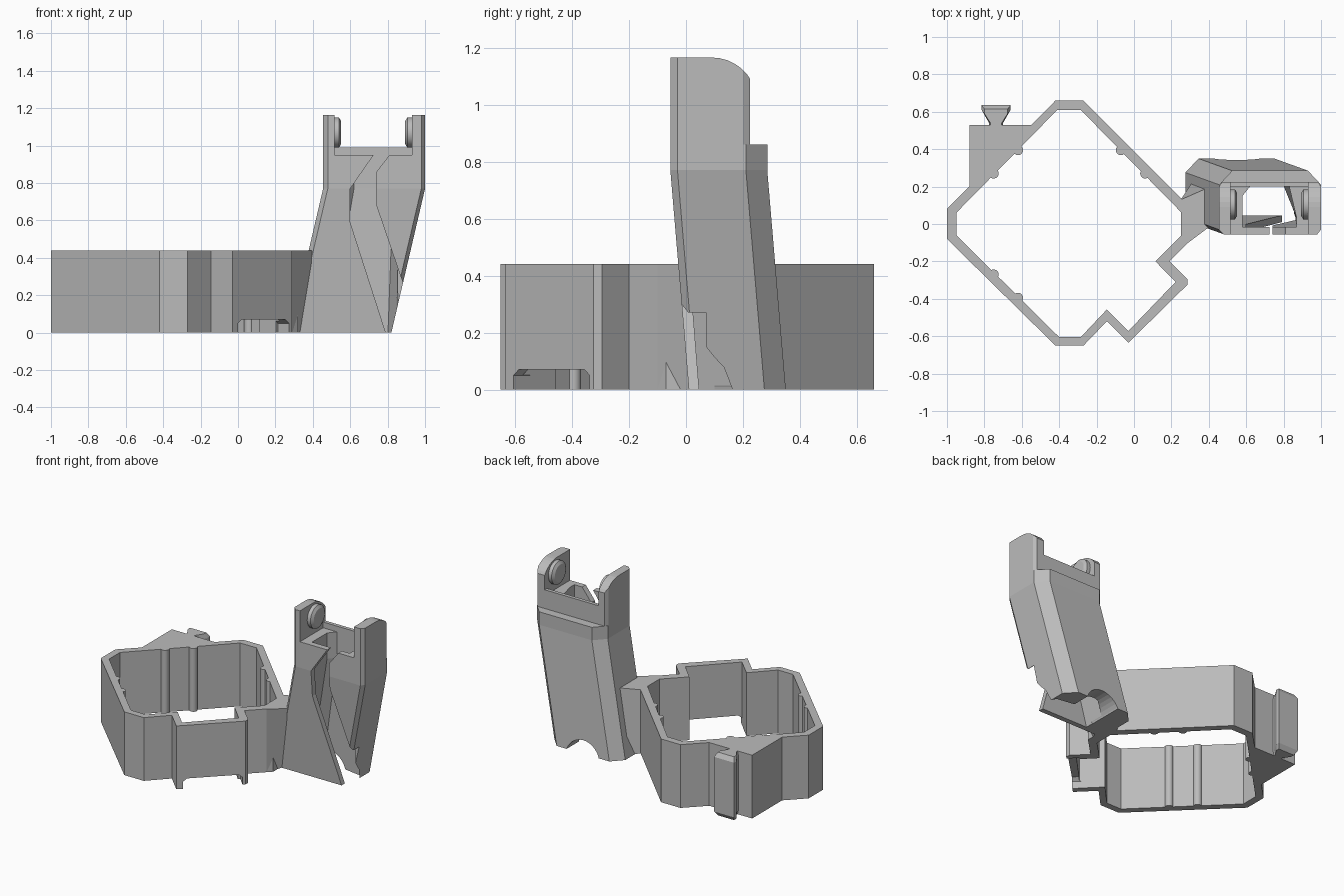
import bpy, bmesh, math
from mathutils import Matrix

if "Cube" in bpy.data.objects:
    bpy.data.objects.remove(bpy.data.objects["Cube"])

grey = bpy.data.materials.new("matte grey")
grey.use_nodes = True
grey.diffuse_color = (0.5, 0.5, 0.5, 1)
grey.node_tree.nodes["Principled BSDF"].inputs["Base Color"].default_value = (0.5, 0.5, 0.5, 1)


def finish(name, bm):
    bmesh.ops.recalc_face_normals(bm, faces=bm.faces[:])
    mesh = bpy.data.meshes.new(name)
    bm.to_mesh(mesh)
    bm.free()
    mesh.materials.append(grey)
    ob = bpy.data.objects.new(name, mesh)
    bpy.context.collection.objects.link(ob)
    return ob


def loft(name, sections):
    """Closed solid through rings of 3D points."""
    bm = bmesh.new()
    rings = [[bm.verts.new(p) for p in s] for s in sections]
    n = len(rings[0])
    for a, b in zip(rings, rings[1:]):
        for i in range(n):
            j = (i + 1) % n
            bm.faces.new((a[i], a[j], b[j], b[i]))
    bm.faces.new(rings[0])
    bm.faces.new(rings[-1])
    return finish(name, bm)


def prism(name, pts, lo, hi, axis="z"):
    place = {"x": lambda p, t: (t, p[0], p[1]),
             "y": lambda p, t: (p[0], t, p[1]),
             "z": lambda p, t: (p[0], p[1], t)}[axis]
    return loft(name, [[place(p, t) for p in pts] for t in (lo, hi)])


def box(x0, x1, y0, y1, z0, z1):
    return prism("cutter", [(x0, y0), (x1, y0), (x1, y1), (x0, y1)], z0, z1)


def level(pts, z, dx=0, dy=0):
    return [(x + dx, y + dy, z) for x, y in pts]


def combine(ob, tool, operation="DIFFERENCE"):
    tool.hide_render = True
    mod = ob.modifiers.new("cut", "BOOLEAN")
    mod.operation = operation
    mod.solver = "EXACT"
    mod.object = tool
    bpy.context.view_layer.objects.active = ob
    bpy.ops.object.modifier_apply(modifier=mod.name)
    bpy.data.objects.remove(tool)


def cylinder(name, r1, r2, depth, matrix, sides=32):
    bm = bmesh.new()
    bmesh.ops.create_cone(bm, cap_ends=True, segments=sides, radius1=r1,
                          radius2=r2, depth=depth, matrix=matrix)
    return finish(name, bm)


# Diamond-shaped ring with a stepped front corner and a mounting block
H = 0.44
outer = [(-1, .08), (-1, -.08), (-.42, -.65), (-.27, -.65), (-.145, -.52),
         (-.03, -.635), (.285, -.325), (.285, -.295), (.19, -.2), (.32, -.07),
         (.32, .07), (-.27, .66), (-.42, .66), (-.55, .53), (-.88, .53), (-.88, .2)]
inner = [(-.95, .06), (-.95, -.06), (-.4, -.605), (-.285, -.605), (-.145, -.457),
         (-.03, -.572), (.222, -.31), (.115, -.2), (.255, -.06), (.255, .06),
         (-.285, .61), (-.41, .61)]
ring = prism("ring", outer, 0, H)
combine(ring, prism("cutter", inner, -.1, H + .1))
slot = prism("cutter", [(-.19, -.1), (.19, -.1), (.19, .05), (.165, .07),
                        (-.165, .07), (-.19, .05)], -.08, .08, "y")
slot.data.transform(Matrix.Translation((.135, -.47, 0)) @ Matrix.Rotation(math.pi / 4, 4, "Z"))
combine(ring, slot)

# Small vertical ribs inside the plain walls
for sx, sy in ((-1, -1), (-1, 1), (1, 1)):
    for dx, dy in ((.405, .27), (.275, .395)):
        cylinder("inner_rib", .027, .027, H,
                 Matrix.Translation((-.345 + sx * dx, sy * dy, H / 2)), 16)

# Dovetail rail behind the mounting block
tail = [(-.775, .51), (-.775, .54), (-.815, .61), (-.815, .635),
        (-.66, .635), (-.66, .61), (-.7, .54), (-.7, .51)]
tip = [(-.7375 + (x + .7375) * .8, y - (.02 if y > .6 else 0)) for x, y in tail]
loft("dovetail", [level(tip, 0), level(tail, .03), level(tail, H - .03), level(tip, H)])

# Neck that joins the ring to the leaning tower
loft("neck", [[(.25, .13, 0), (.25, -.11, 0), (.29, -.1, 0), (.34, .035, 0), (.33, .25, 0)],
              [(.25, .13, H), (.25, -.11, H), (.29, -.1, H), (.41, -.01, H), (.41, .2, H)]])

# Leaning tower, straight above the bend
BEND, LEDGE, TOP = .77, .86, 1.165
hull = [(.455, -.03), (.48, -.055), (.98, -.055), (1, -.03), (1, .21),
        (.93, .285), (.525, .285), (.455, .21)]
head = [(.455, -.03), (.48, -.055), (.98, -.055), (1, -.03), (1, .2),
        (.985, .225), (.47, .225), (.455, .2)]
tower = loft("tower", [level(hull, 0, -.18, .065), level(hull, BEND), level(hull, LEDGE)])
combine(tower, loft("cutter", [level(head, LEDGE - .02), level(head, TOP)]), "UNION")

# Gap between the ears, with a raised back bar, and rounded ear tops
combine(tower, box(.515, .93, -.2, .2, .95, 1.4))
combine(tower, box(.515, .93, .1, .4, .99, 1.4))
arc = [(.09 + .16 * math.sin(a), 1.005 + .16 * math.cos(a))
       for a in (math.radians(d) for d in range(0, 71, 10))]
combine(tower, prism("cutter", arc + [(.4, 1.05), (.4, 1.3), (.09, 1.3)], .3, 1.1, "x"))

# Passage through the tower, breaking out low on the left side
low = [(.42, .05), (.86, .05), (.84, .12), (.8, .2), (.48, .25), (.42, .2)]
high = [(.58, -.015), (.87, -.015), (.87, .03), (.83, .2), (.62, .2), (.58, .15)]
combine(tower, loft("cutter", [level(low, -.05), level(high, BEND), level(high, 1.1)]))

# Slanting slot in the front wall
combine(tower, prism("cutter", [(.725, 1.1), (.725, .95), (.6, .77), (.6, .59), (.79, 0),
                                (.8, -.1), (1.1, -.1), (1.1, .27), (.88, .27), (.74, .68),
                                (.74, .86), (.81, .95), (.81, 1.1)], -.3, .07, "y"))

# Shallow arch under the back wall
arch = Matrix.Translation((.55, .3, -.04)) @ Matrix.Rotation(math.pi / 2, 4, "X")
combine(tower, cylinder("cutter", .13, .13, .4, arch))

# Round pegs facing each other on the ears
for name, x, turn in (("right_peg", .525, 1), ("left_peg", .92, -1)):
    spin = Matrix.Rotation(turn * math.pi / 2, 4, "Y")
    cylinder(name, .08, .08, .03, Matrix.Translation((x, .105, 1.07)) @ spin)
    cylinder(name + "_tip", .08, .06, .012,
             Matrix.Translation((x + turn * .021, .105, 1.07)) @ spin)

# Smooth only the round parts
for ob in bpy.context.scene.objects:
    if ob.type == "MESH" and ("peg" in ob.name or "rib" in ob.name):
        bpy.ops.object.select_all(action="DESELECT")
        ob.select_set(True)
        bpy.context.view_layer.objects.active = ob
        bpy.ops.object.shade_smooth_by_angle()
